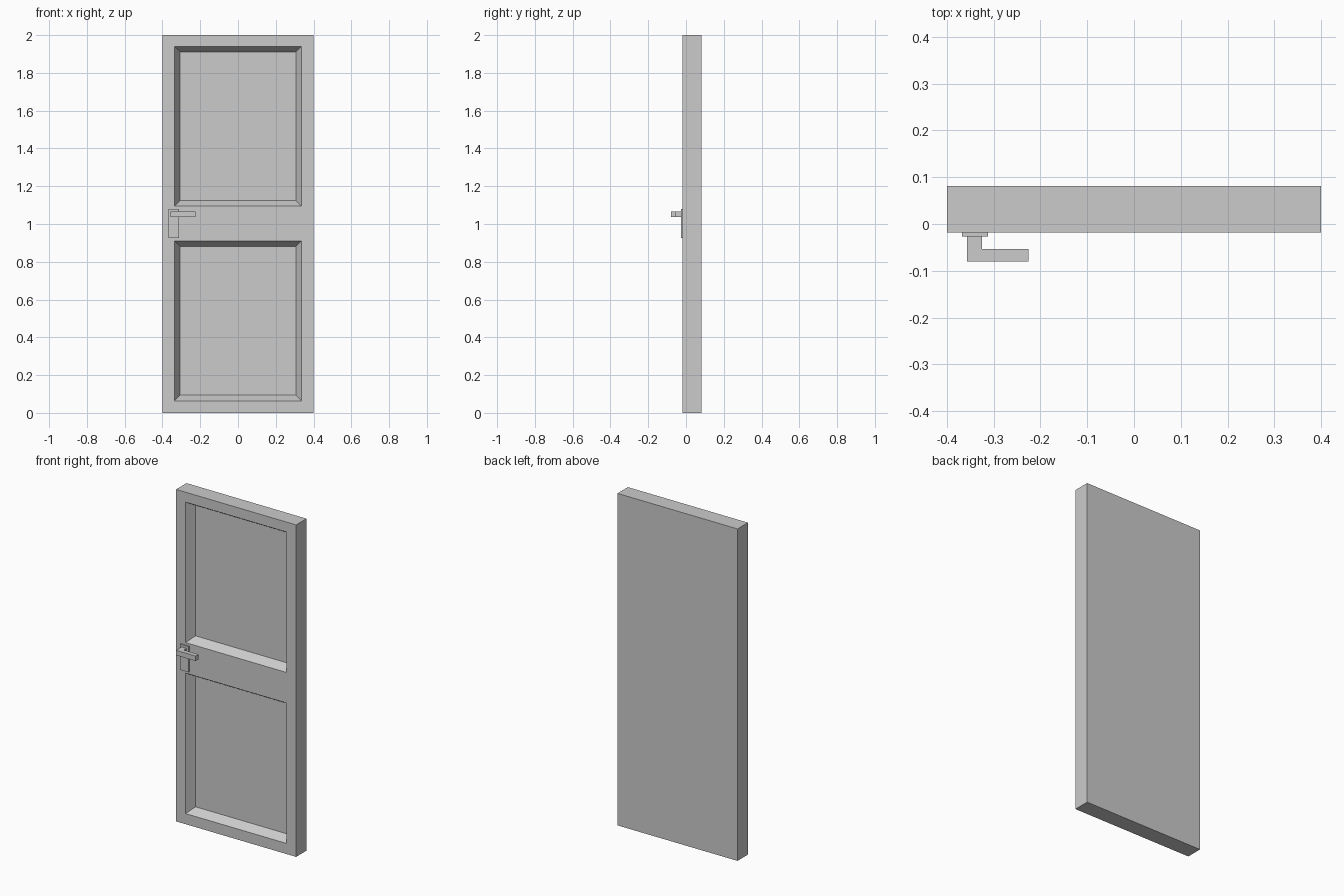
import bpy, bmesh

if "Cube" in bpy.data.objects:
    bpy.data.objects.remove(bpy.data.objects["Cube"])

FRONT, BACK = -0.018, 0.081


def finish(bm, name):
    bmesh.ops.recalc_face_normals(bm, faces=bm.faces)
    me = bpy.data.meshes.new(name)
    bm.to_mesh(me)
    bm.free()
    ob = bpy.data.objects.new(name, me)
    bpy.context.collection.objects.link(ob)
    return ob


def prism(bm, outline, z0, z1):
    """Extrude an (x, y) outline from z0 up to z1."""
    face = bm.faces.new([bm.verts.new((x, y, z0)) for x, y in outline])
    ext = bmesh.ops.extrude_face_region(bm, geom=[face], use_keep_orig=True)
    verts = [g for g in ext["geom"] if isinstance(g, bmesh.types.BMVert)]
    bmesh.ops.translate(bm, verts=verts, vec=(0, 0, z1 - z0))
    bmesh.ops.recalc_face_normals(bm, faces=bm.faces)


def rect(x0, x1, y0, y1):
    return [(x0, y0), (x1, y0), (x1, y1), (x0, y1)]


# Door slab: cut the front into a grid, then sink the two panels
bm = bmesh.new()
prism(bm, rect(-0.4, 0.4, FRONT, BACK), 0, 2)
cuts = [((x, 0, 0), (1, 0, 0)) for x in (-0.336, 0.336)]
cuts += [((0, 0, z), (0, 0, 1)) for z in (0.064, 0.91, 1.094, 1.94)]
for co, no in cuts:
    faces = [f for f in bm.faces if f.normal.y < -0.9]
    edges = {e for f in faces for e in f.edges}
    verts = {v for f in faces for v in f.verts}
    bmesh.ops.bisect_plane(bm, geom=faces + list(edges) + list(verts),
                           plane_co=co, plane_no=no)
    bm.normal_update()
panels = []
for f in bm.faces:
    c = f.calc_center_median()
    if f.normal.y < -0.9 and abs(c.x) < 0.1 and f.calc_area() > 0.4:
        panels.append(f)
bmesh.ops.inset_individual(bm, faces=panels, thickness=0.03, depth=-0.05,
                           use_even_offset=True)
finish(bm, "door_slab")

# Handle backplate
bm = bmesh.new()
prism(bm, rect(-0.368, -0.312, -0.027, FRONT), 0.925, 1.08)
finish(bm, "handle_plate")

# L-shaped lever handle
bm = bmesh.new()
prism(bm, [(-0.357, -0.027), (-0.357, -0.08), (-0.226, -0.08),
           (-0.226, -0.053), (-0.325, -0.053), (-0.325, -0.027)], 1.036, 1.066)
finish(bm, "lever_handle")
